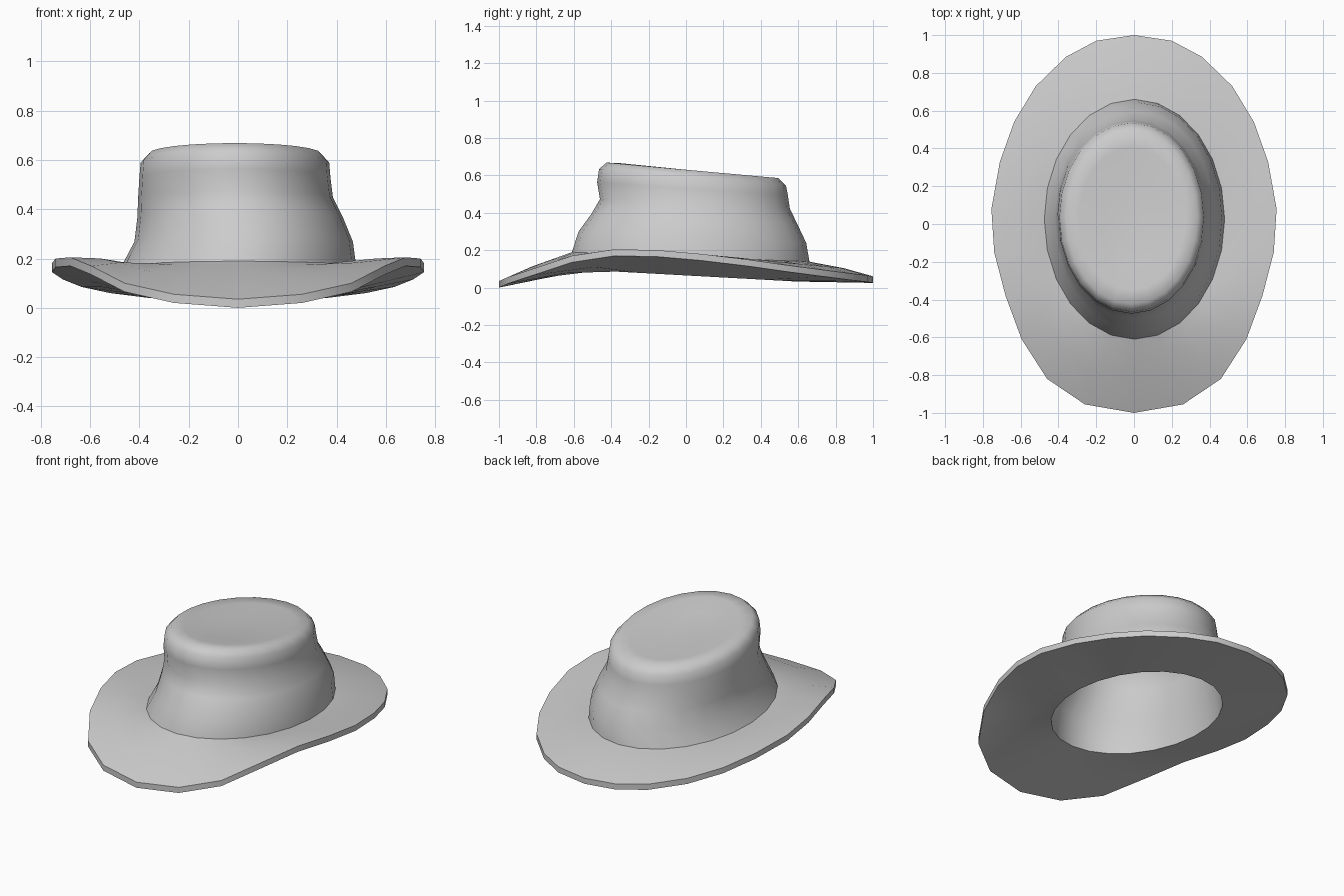
import bpy, bmesh, math
from mathutils import Vector

if "Cube" in bpy.data.objects:
    bpy.data.objects.remove(bpy.data.objects["Cube"])

# Half outline of the brim edge, back to front (mirrored across x)
HALF = [(0, 1, .06), (.2, .97, .065), (.36, .885, .075), (.52, .73, .095),
        (.635, .54, .12), (.71, .33, .15), (.755, .08, .18), (.74, -.15, .2),
        (.68, -.38, .205), (.595, -.61, .17), (.46, -.82, .1), (.26, -.955, .055),
        (0, -1, .035)]
RIM = [Vector(p) for p in HALF] + [Vector((-x, y, z)) for x, y, z in HALF[-2:0:-1]]
N = len(RIM)


def oval(x0, x1, y0, y1, z, slope):
    """Tilted oval ring given by its x and y extents; z = height + slope * y."""
    pts = []
    for i in range(N):
        t = 2 * math.pi * i / N
        x = (x0 + x1) / 2 + (x1 - x0) / 2 * math.sin(t)
        y = (y0 + y1) / 2 + (y1 - y0) / 2 * math.cos(t)
        pts.append(Vector((x, y, z + slope * y)))
    return pts


def blend(a, b, f, lift=0):
    return [p.lerp(q, f) + Vector((0, 0, lift)) for p, q in zip(a, b)]


def shifted(ring, dz):
    return [p + Vector((0, 0, dz)) for p in ring]


# Outer skin: brim top, crown wall, dished top
base = oval(-.475, .48, -.61, .66, .165, -.04)
outer = [
    blend(RIM, base, .45, .008),
    blend(RIM, base, .85, .002),
    base,
    oval(-.42, .466, -.575, .643, .27, -.05),
    oval(-.408, .425, -.505, .595, .37, -.05),
    oval(-.405, .385, -.46, .555, .45, -.05),
    oval(-.40, .375, -.475, .545, .53, -.07),
    oval(-.395, .37, -.465, .535, .592, -.09),
    oval(-.36, .335, -.425, .495, .63, -.09),
    oval(-.29, .27, -.35, .41, .63, -.1),
    oval(-.16, .14, -.2, .24, .612, -.08),
]
# Inner skin: crown ceiling down to the head opening and the brim underside
opening = oval(-.42, .42, -.54, .59, .065, -.055)
under = shifted(RIM, -.035)
inner = [
    oval(-.32, .30, -.38, .45, .575, -.08),
    oval(-.365, .34, -.43, .505, .53, -.07),
    oval(-.375, .355, -.43, .52, .43, -.05),
    oval(-.395, .42, -.52, .585, .26, -.05),
    oval(-.415, .42, -.54, .59, .12, -.05),
    opening,
    blend(opening, under, .5),
    under,
]

bm = bmesh.new()
loops = [[bm.verts.new(p) for p in r] for r in [RIM] + outer]
loops_in = [[bm.verts.new(p) for p in r] for r in inner]


def bridge(a, b):
    for i in range(N):
        j = (i + 1) % N
        bm.faces.new((a[i], a[j], b[j], b[i]))


for chain in (loops, loops_in, [loops_in[-1], loops[0]]):
    for a, b in zip(chain, chain[1:]):
        bridge(a, b)
# Cap the crown top and its ceiling
bm.faces.new(loops[-1])
bm.faces.new(loops_in[0])
bmesh.ops.recalc_face_normals(bm, faces=bm.faces)

mesh = bpy.data.meshes.new("hat")
bm.to_mesh(mesh)
bm.free()
hat = bpy.data.objects.new("hat", mesh)
bpy.context.collection.objects.link(hat)
bpy.context.view_layer.objects.active = hat
hat.select_set(True)
bpy.ops.object.shade_smooth_by_angle(angle=math.radians(50))
